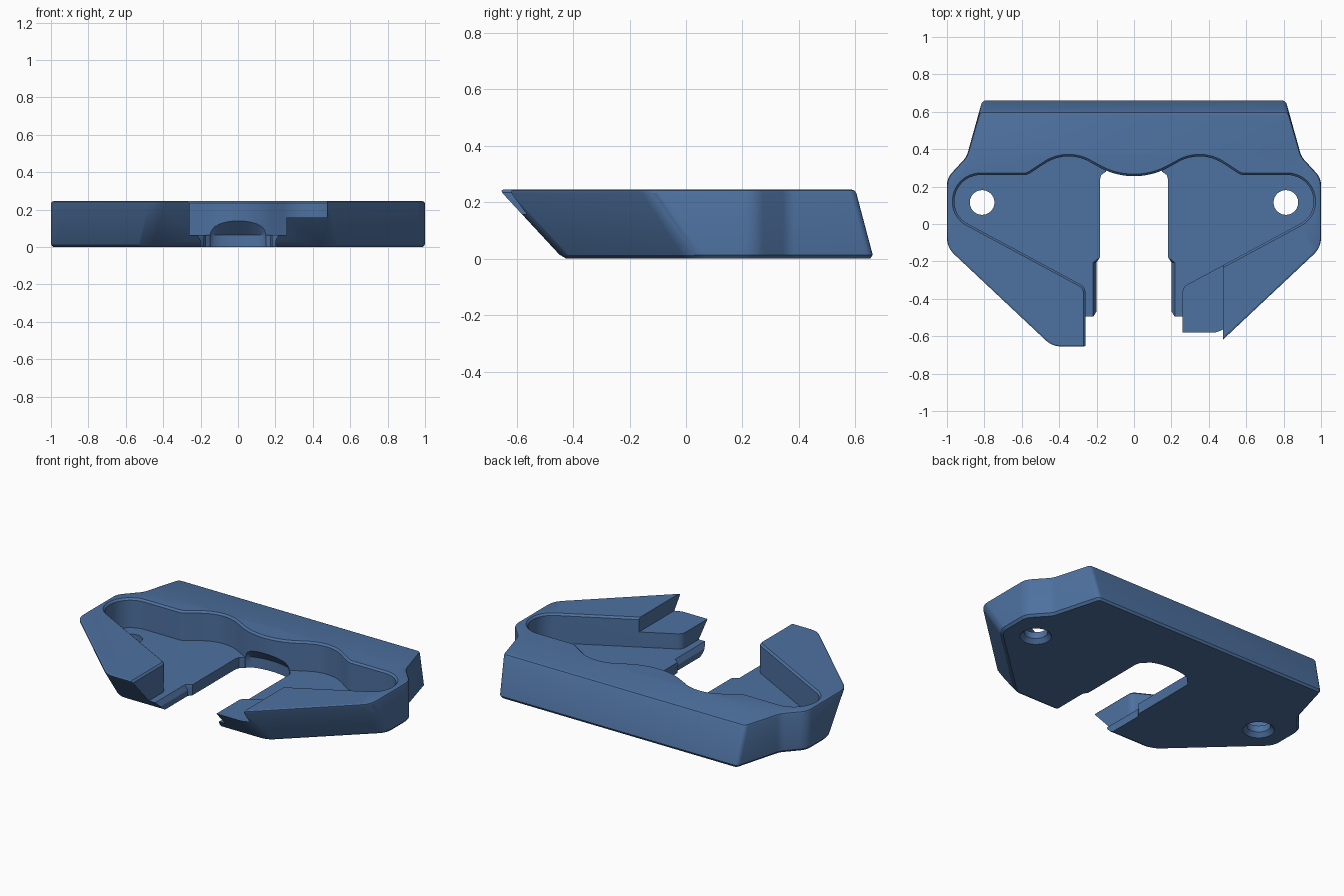
import bpy, bmesh, math
from mathutils import Vector

if "Cube" in bpy.data.objects:
    bpy.data.objects.remove(bpy.data.objects["Cube"])

TOP, FLOOR = 0.245, 0.065

blue = bpy.data.materials.new("steel blue")
blue.diffuse_color = (0.075, 0.165, 0.35, 1)
blue.use_nodes = True
blue.node_tree.nodes["Principled BSDF"].inputs["Base Color"].default_value = blue.diffuse_color


def mirror(half):
    """Close a right-hand profile by mirroring it across x = 0."""
    left = [(-p[0],) + tuple(p[1:]) for p in reversed(half) if abs(p[0]) > 1e-6]
    return list(half) + left


def rounded(corners, seg=8):
    """Turn (x, y, radius) corners into a polygon with filleted corners."""
    out = []
    n = len(corners)
    for i, (x, y, r) in enumerate(corners):
        p = Vector((x, y))
        if r == 0:
            out.append(p)
            continue
        a = (Vector(corners[i - 1][:2]) - p).normalized()
        b = (Vector(corners[(i + 1) % n][:2]) - p).normalized()
        half = a.angle(b) / 2
        mid = p + (a + b).normalized() * r / math.sin(half)
        u = p + a * r / math.tan(half) - mid
        v = p + b * r / math.tan(half) - mid
        w = u.angle(v)
        for k in range(seg + 1):
            t = k / seg
            out.append(mid + (u * math.sin((1 - t) * w) + v * math.sin(t * w)) / math.sin(w))
    return out


def offset(poly, d):
    """Grow a clockwise polygon outward by d."""
    out = []
    n = len(poly)
    for i, p in enumerate(poly):
        e1 = (p - poly[i - 1]).normalized()
        e2 = (poly[(i + 1) % n] - p).normalized()
        n1, n2 = Vector((-e1.y, e1.x)), Vector((-e2.y, e2.x))
        out.append(p + (n1 + n2) * d / (1 + n1.dot(n2)))
    return out


def loft(name, levels):
    """Solid through polygons with equal point counts, given as (z, polygon)."""
    bm = bmesh.new()
    rings = [[bm.verts.new((p[0], p[1], z)) for p in poly] for z, poly in levels]
    n = len(rings[0])
    for lo, hi in zip(rings, rings[1:]):
        for i in range(n):
            j = (i + 1) % n
            bm.faces.new((lo[i], lo[j], hi[j], hi[i]))
    bm.faces.new(rings[0])
    bm.faces.new(rings[-1])
    bmesh.ops.recalc_face_normals(bm, faces=bm.faces)
    me = bpy.data.meshes.new(name)
    bm.to_mesh(me)
    bm.free()
    me.materials.append(blue)
    ob = bpy.data.objects.new(name, me)
    bpy.context.collection.objects.link(ob)
    return ob


def cut(body, cutter):
    mod = body.modifiers.new("cut", 'BOOLEAN')
    mod.operation, mod.solver, mod.object = 'DIFFERENCE', 'EXACT', cutter
    bpy.context.view_layer.objects.active = body
    bpy.ops.object.modifier_apply(modifier=mod.name)
    bpy.data.objects.remove(cutter)


# Body: sloped back, undercut front, small chamfers at base and rim
upper = rounded(mirror([(0.825, 0.6, .03), (0.895, 0.36, .1), (1, 0.245, .1),
                        (1, -0.134, .12), (0.438, -0.662, .12)]))
lower = rounded(mirror([(0.81, 0.665, .03), (0.895, 0.36, .1), (1, 0.245, .1),
                        (1, 0.03, .12), (0.5, -0.435, .12)]))


def section(z):
    return [a.lerp(b, z / TOP) for a, b in zip(lower, upper)]


body = loft("bracket_body", [(0, offset(section(0), -.012)), (.014, section(.014)),
                             (.232, section(.232)), (.241, offset(section(.241), -.004)),
                             (TOP, offset(section(TOP), -.014))])

# Recessed pocket with a wavy rear wall, open to the front
pocket = rounded(mirror([(0, 0.2, .385), (0.36, 0.40, .23), (0.57, 0.262, .06),
                         (0.96, 0.262, .14), (0.96, 0.04, .13),
                         (0.26, -0.337, .05), (0.26, -0.8, 0)]), 12)
cut(body, loft("pocket_cutter", [(FLOOR, pocket), (.234, pocket),
                                 (.256, offset(pocket, .022))]))

# Lowered step on the right arm
cut(body, loft("step_cutter", [(z, [(0.2, -0.8), (0.2, -0.21), (0.475, -0.21), (0.475, -0.8)])
                               for z in (.158, .3)]))


# Central slot: round end, wider mouth, sloping relief under the rear wall
def slot(mouth, end_limit):
    half = [(0.15 * math.sin(t * math.pi / 16), 0.28 + 0.05 * math.cos(t * math.pi / 16))
            for t in range(9)]
    half += [(0.175, 0.262), (0.183, 0.235), (0.183, -0.18), (mouth, -0.205), (mouth, -0.8)]
    return mirror([(x, min(y, end_limit)) for x, y in half])


cut(body, loft("slot_cutter", [(-.05, slot(.2, 1)), (.035, slot(.2, 1)),
                               (FLOOR, slot(.218, 1)), (.145, slot(.218, .25))]))

# Screw holes, countersunk from below
for side in (-1, 1):
    def ring(r):
        return [(side * 0.812 + r * math.cos(k * math.pi / 20),
                 0.115 + r * math.sin(k * math.pi / 20)) for k in range(40)]
    cut(body, loft("hole_cutter", [(-.02, ring(.107)), (.025, ring(.066)), (.12, ring(.066))]))

bpy.ops.object.select_all(action='DESELECT')
body.select_set(True)
bpy.context.view_layer.objects.active = body
bpy.ops.object.shade_smooth_by_angle(angle=math.radians(25))
